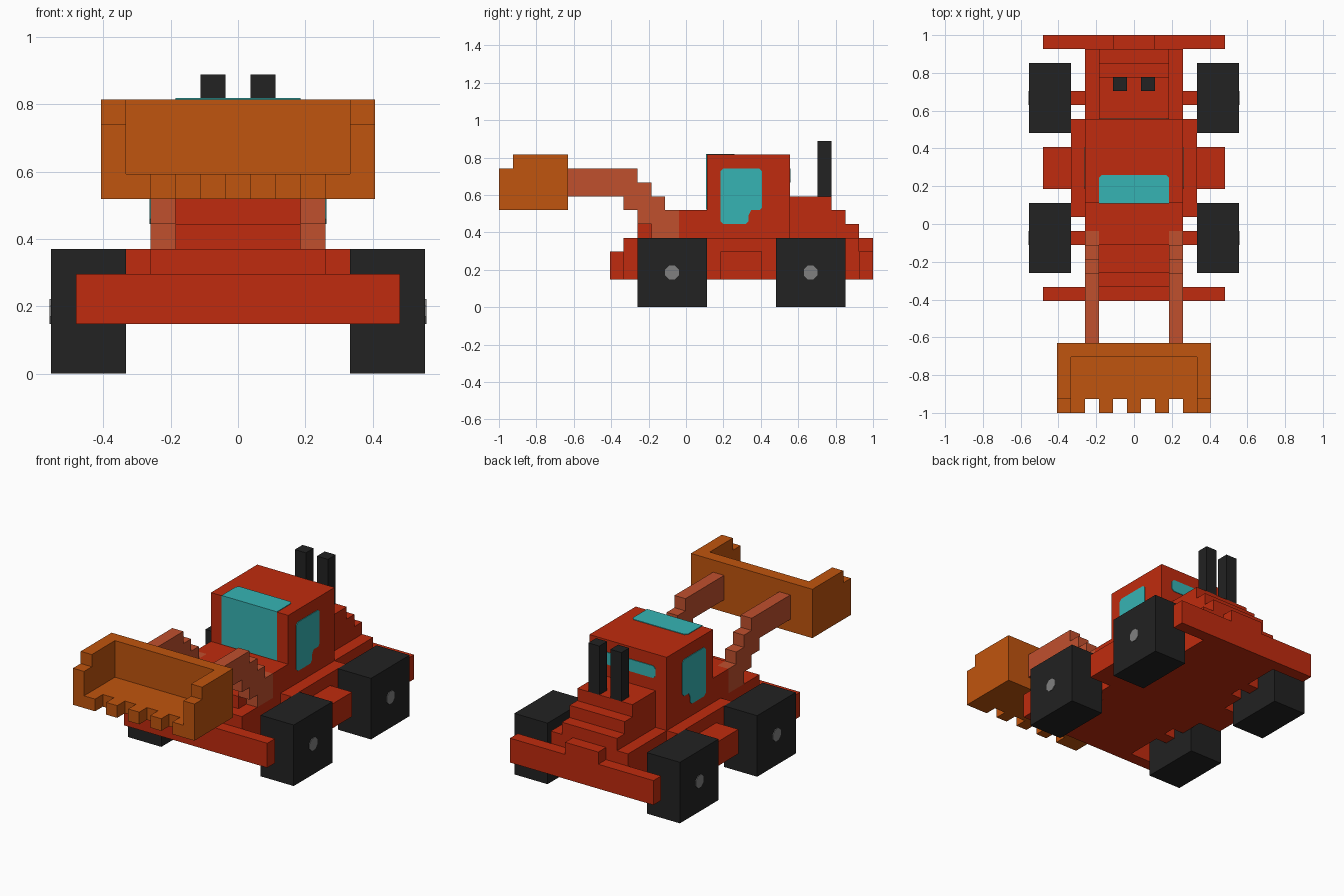
import bpy, bmesh, math
from mathutils import Vector

cube = bpy.data.objects.get("Cube")
if cube:
    bpy.data.objects.remove(cube, do_unlink=True)

U = 2 / 27  # block unit; y counts blocks from the front, z from the ground


def material(name, rgb):
    m = bpy.data.materials.new(name)
    m.use_nodes = True
    m.diffuse_color = (*rgb, 1)
    bsdf = m.node_tree.nodes["Principled BSDF"]
    bsdf.inputs["Base Color"].default_value = (*rgb, 1)
    bsdf.inputs["Roughness"].default_value = 0.9
    return m


RED = material("body red", (0.527, 0.024, 0.0044))
ORANGE = material("bucket orange", (0.527, 0.089, 0.0044))
RUST = material("arm rust", (0.527, 0.08, 0.027))
BLACK = material("tyre black", (0.016, 0.016, 0.016))
TEAL = material("window teal", (0.037, 0.456, 0.456))
GREY = material("hub grey", (0.216, 0.216, 0.216))


def prism(name, mat, axis, pts, a, b):
    """Extrude a 2D outline, in block units, along an axis from a to b."""
    def place(p, d):
        x, y, z = {"x": (d, p[0], p[1]), "y": (p[0], d, p[1]), "z": (p[0], p[1], d)}[axis]
        return Vector((x * U, y * U - 1, z * U))
    bm = bmesh.new()
    low = [bm.verts.new(place(p, a)) for p in pts]
    high = [bm.verts.new(place(p, b)) for p in pts]
    bm.faces.new(low)
    bm.faces.new(high)
    n = len(pts)
    for i in range(n):
        j = (i + 1) % n
        bm.faces.new((low[i], low[j], high[j], high[i]))
    bmesh.ops.recalc_face_normals(bm, faces=bm.faces)
    mesh = bpy.data.meshes.new(name)
    bm.to_mesh(mesh)
    bm.free()
    mesh.materials.append(mat)
    ob = bpy.data.objects.new(name, mesh)
    bpy.context.scene.collection.objects.link(ob)
    return ob


def box(name, mat, x0, x1, y0, y1, z0, z1):
    return prism(name, mat, "z", [(x0, y0), (x1, y0), (x1, y1), (x0, y1)], z0, z1)


def chamfered(a0, a1, b0, b1, c=0.2):
    return [(a0 + c, b0), (a1 - c, b0), (a1, b0 + c), (a1, b1 - c),
            (a1 - c, b1), (a0 + c, b1), (a0, b1 - c), (a0, b0 + c)]


# Chassis, bumpers and side ledges
box("chassis", RED, -3.5, 3.5, 9, 26, 2, 5)
box("cab_ledge", RED, -4.5, 4.5, 14, 21, 2, 5)
box("front_bumper", RED, -6.5, 6.5, 8, 9, 2, 4)
box("rear_bumper", RED, -6.5, 6.5, 26, 27, 2, 4)
box("rear_bumper_block", RED, -1.5, 1.5, 26, 27, 4, 5)

# Stepped bonnets and the cab
prism("front_bonnet", RED, "x",
      [(10, 5), (15, 5), (15, 7), (12, 7), (12, 6), (10, 6)], -2.5, 2.5)
box("cab_front_base", RED, -3.5, 3.5, 13, 15, 5, 7)
prism("rear_bonnet", RED, "x",
      [(21, 5), (26, 5), (26, 6), (25, 6), (25, 7), (24, 7), (24, 8), (21, 8)], -2.5, 2.5)
box("cab", RED, -3.5, 3.5, 15, 21, 5, 11)

# Window plates
T = 0.05
prism("windscreen", TEAL, "y", [(-2.5, 7.05), (2.5, 7.05), (2.5, 11 + T), (-2.5, 11 + T)], 15 - T, 15)
prism("roof_window", TEAL, "z",
      [(-2.5, 15 - T), (2.5, 15 - T), (2.5, 16.8), (2.3, 17), (-2.3, 17), (-2.5, 16.8)], 11, 11 + T)
prism("rear_window", TEAL, "y", chamfered(-2.5, 2.5, 9, 10), 21, 21 + T)
side_window = [(16.2, 6), (17.8, 6), (18, 6.2), (18, 6.6), (18.2, 7), (18.8, 7), (19, 7.2),
               (19, 9.8), (18.8, 10), (16.2, 10), (16, 9.8), (16, 6.2)]

# Lifting arm outline, as (y, z) steps
arm = [(5, 8), (9, 8), (9, 7), (10, 7), (10, 6), (11, 6), (11, 5), (13, 5),
       (13, 7), (12, 7), (12, 8), (11, 8), (11, 9), (10, 9), (10, 10), (5, 10)]

# Parts mirrored left and right
for side, s in (("left", 1), ("right", -1)):
    prism(side + "_window", TEAL, "x", side_window, s * 3.5, s * (3.5 + T))
    prism(side + "_lift_arm", RUST, "x", arm, s * 2.5, s * 3.5)
    box(side + "_step", RED, s * 4.5, s * 6.5, 16, 19, 2, 4)
    box(side + "_exhaust", BLACK, s * 0.5, s * 1.5, 23, 24, 8, 12)
    prism(side + "_bucket_wall", ORANGE, "x",
          [(0, 7), (5, 7), (5, 11), (1, 11), (1, 10), (0, 10)], s * 4.5, s * 5.5)
    for end, y in (("front", 10), ("rear", 20)):
        box(f"{end}_{side}_wheel", BLACK, s * 4.5, s * 7.5, y, y + 5, 0, 5)
        box(f"{end}_{side}_axle", RED, s * 3.5, s * 4.5, y + 2, y + 3, 2, 3)
        hub = [(y + 2.5 + 0.54 * math.cos(math.radians(22.5 + 45 * i)),
                2.5 + 0.54 * math.sin(math.radians(22.5 + 45 * i))) for i in range(8)]
        prism(f"{end}_{side}_hub", GREY, "x", hub, s * 7.5, s * (7.5 + T))

# Bucket floor, back and teeth
box("bucket_floor", ORANGE, -4.5, 4.5, 1, 4, 7, 8)
box("bucket_back", ORANGE, -4.5, 4.5, 4, 5, 7, 11)
for i in range(5):
    x = -4.5 + 2 * i
    box(f"bucket_tooth_{i + 1}", ORANGE, x, x + 1, 0, 1, 7, 8)
